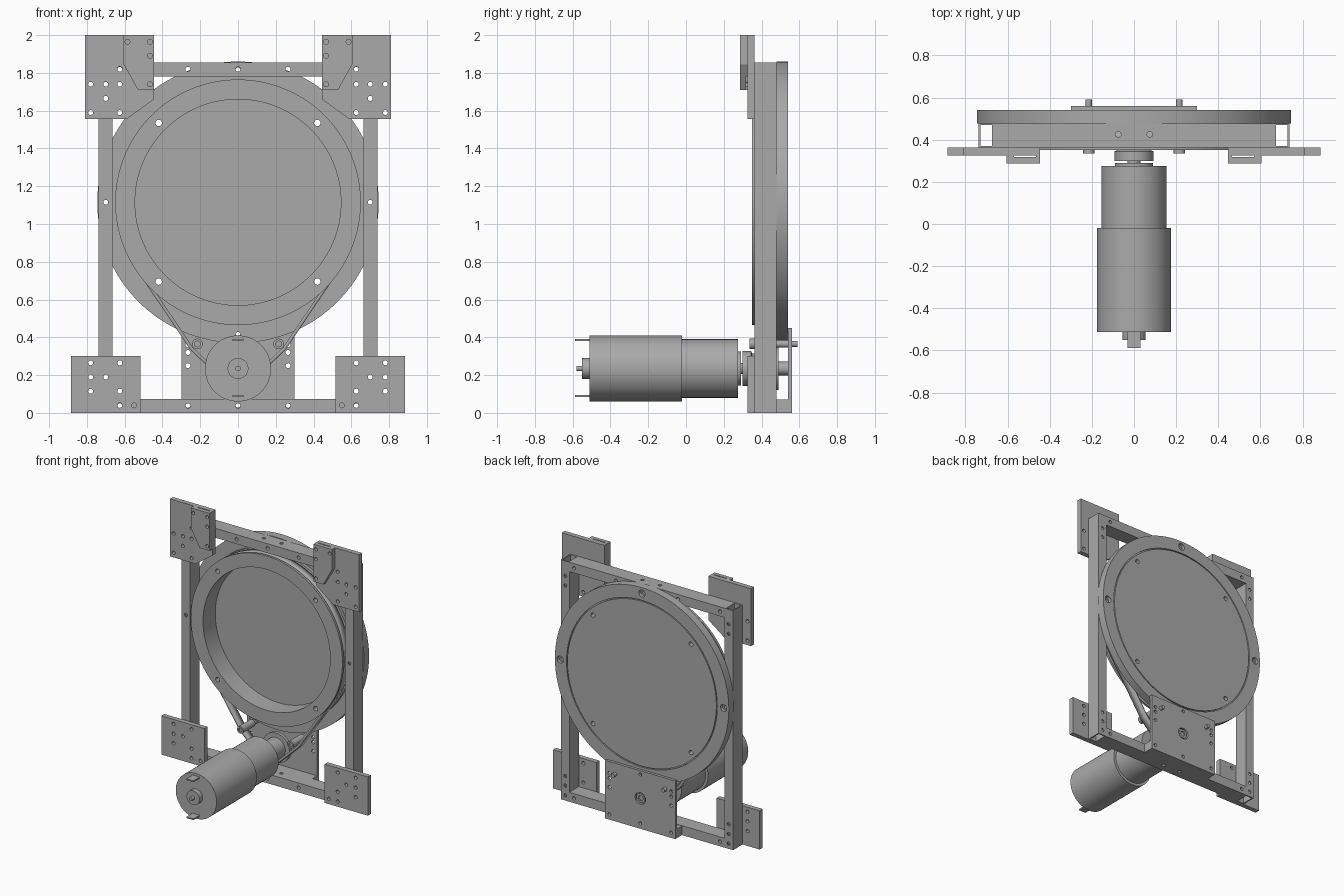
import bpy, bmesh, math
from mathutils import Vector, Matrix
from mathutils.geometry import convex_hull_2d

if "Cube" in bpy.data.objects:
    bpy.data.objects.remove(bpy.data.objects["Cube"])

grey = bpy.data.materials.new("machined_grey")
grey.use_nodes = True
COLOUR = (0.4, 0.4, 0.4, 1)
grey.diffuse_color = COLOUR
grey.node_tree.nodes["Principled BSDF"].inputs["Base Color"].default_value = COLOUR


def finish(name, bm, smooth=False):
    bmesh.ops.recalc_face_normals(bm, faces=bm.faces)
    mesh = bpy.data.meshes.new(name)
    bm.to_mesh(mesh)
    bm.free()
    mesh.materials.append(grey)
    obj = bpy.data.objects.new(name, mesh)
    bpy.context.collection.objects.link(obj)
    if smooth:
        shade(obj)
    return obj


def shade(obj):
    bpy.ops.object.select_all(action='DESELECT')
    obj.select_set(True)
    bpy.context.view_layer.objects.active = obj
    bpy.ops.object.shade_smooth_by_angle(angle=math.radians(30))


def prism(name, outline, y0, y1):
    """Plate with an x-z outline, extruded along y."""
    bm = bmesh.new()
    face = bm.faces.new([bm.verts.new((x, y0, z)) for x, z in outline])
    ext = bmesh.ops.extrude_face_region(bm, geom=[face])
    verts = [v for v in ext["geom"] if isinstance(v, bmesh.types.BMVert)]
    bmesh.ops.translate(bm, verts=verts, vec=(0, y1 - y0, 0))
    return finish(name, bm)


def box(name, x0, x1, y0, y1, z0, z1):
    return prism(name, [(x0, z0), (x1, z0), (x1, z1), (x0, z1)], y0, y1)


def lathe(name, profile, x, z, steps=64):
    """Turn an (r, y) profile around an axis parallel to y."""
    bm = bmesh.new()
    verts = [bm.verts.new((r, y, 0)) for r, y in profile]
    edges = [bm.edges.new(pair) for pair in zip(verts, verts[1:])]
    bmesh.ops.spin(bm, geom=verts + edges, cent=(0, 0, 0), axis=(0, 1, 0),
                   angle=math.tau, steps=steps, use_duplicate=False)
    bmesh.ops.remove_doubles(bm, verts=bm.verts, dist=1e-5)
    bmesh.ops.translate(bm, verts=bm.verts, vec=(x, 0, z))
    return finish(name, bm, True)


def subtract(obj, cutter):
    mod = obj.modifiers.new("cut", 'BOOLEAN')
    mod.operation, mod.solver, mod.object = 'DIFFERENCE', 'EXACT', cutter
    graph = bpy.context.evaluated_depsgraph_get()
    cut = bpy.data.meshes.new_from_object(obj.evaluated_get(graph))
    obj.modifiers.clear()
    obj.data = cut
    bpy.data.objects.remove(cutter)


def drill(obj, holes, r=0.013, y0=0.2, y1=0.7):
    """Cut round holes along y at (x, z) points."""
    bm = bmesh.new()
    for x, z in holes:
        place = Matrix.Translation((x, (y0 + y1) / 2, z)) @ Matrix.Rotation(math.pi / 2, 4, 'X')
        bmesh.ops.create_cone(bm, cap_ends=True, segments=20, radius1=r, radius2=r,
                              depth=y1 - y0, matrix=place)
    subtract(obj, finish("cutter", bm))


def both(points):
    return [(s * x, z) for x, z in points for s in (1, -1)]


PLATE, TUBE, DISC, BACK = 0.325, 0.362, 0.478, 0.54
RING_Z, MOTOR_Z = 1.115, 0.235

# Hollow uprights, corner plates and brackets on each side
for s, side in ((1, "left"), (-1, "right")):
    a, b = sorted((s * 0.665, s * 0.738))
    upright = box(side + "_upright", a, b, TUBE, DISC, 0, 1.855)
    subtract(upright, box("cutter", a + 0.009, b - 0.009, TUBE + 0.009, DISC - 0.009, -1, 3))
    drill(upright, [(s * 0.7, z) for z in (0.04, 0.115, 0.19, 1.115, 1.665, 1.74)])

    lower = box(side + "_lower_plate", *sorted((s * 0.515, s * 0.885)), PLATE, TUBE, 0, 0.3)
    drill(lower, [(s * x, z) for x in (0.626, 0.78) for z in (0.115, 0.265)]
          + [(s * 0.7, 0.19), (s * 0.78, 0.19), (s * 0.626, 0.04), (s * 0.55, 0.04)])

    upper = prism(side + "_upper_plate", [(s * x, z) for x, z in (
        (0.445, 2), (0.81, 2), (0.81, 1.555), (0.59, 1.555), (0.445, 1.66))], PLATE, TUBE)
    drill(upper, [(s * x, z) for x in (0.626, 0.78) for z in (1.59, 1.74)]
          + [(s * 0.626, 1.82), (s * 0.7, 1.74), (s * 0.7, 1.665)])

    bracket = prism(side + "_bracket", [(s * x, z) for x, z in (
        (0.445, 2), (0.605, 2), (0.605, 1.845), (0.53, 1.71), (0.445, 1.71))], 0.287, PLATE)
    subtract(bracket, box("cutter", *sorted((s * 0.465, s * 0.57)), 0.317, 0.4, 1.6, 2.1))
    drill(bracket, [(s * 0.466, 1.74), (s * 0.466, 1.965), (s * 0.585, 1.965), (s * 0.466, 1.89)])

# Cross rails
for name, z in (("top_rail", 1.782), ("bottom_rail", 0)):
    rail = box(name, -0.665, 0.665, TUBE, DISC, z, z + 0.073)
    drill(rail, both([(0.265, z + 0.037), (0.626, z + 0.037)]) + [(0, z + 0.037)])
    bm = bmesh.new()
    for x in (-0.075, 0.075):
        bmesh.ops.create_cone(bm, cap_ends=True, segments=20, radius1=0.013, radius2=0.013,
                              depth=0.3, matrix=Matrix.Translation((x, 0.425, z)))
    subtract(rail, finish("cutter", bm))

# Turntable: rear disc with a seam, and a hollow front ring with a belt groove
turntable = lathe("turntable", [
    (0, 0.5), (0.545, 0.5), (0.545, 0.35), (0.65, 0.35), (0.65, 0.368), (0.625, 0.372),
    (0.625, 0.45), (0.65, 0.454), (0.65, DISC), (0.745, DISC), (0.745, BACK), (0.646, BACK),
    (0.646, 0.53), (0.638, 0.53), (0.638, BACK), (0, BACK)], 0, RING_Z, 128)
drill(turntable, both([(0.42, RING_Z + 0.42), (0.42, RING_Z - 0.42)]), 0.017)
rim = both([(0.7, RING_Z)]) + [(0, RING_Z + 0.7), (0, RING_Z - 0.7)]
drill(turntable, rim)
drill(turntable, rim, 0.027, 0.515)
shade(turntable)

# Motor mounting plate and its spacer
mount = box("motor_mount_plate", -0.3, 0.3, BACK, 0.56, 0, 0.45)
drill(mount, both([(0.265, z) for z in (0.04, 0.25, 0.32, 0.36)]) + [(0, 0.42), (0, 0.04)])
drill(mount, [(0, MOTOR_Z)], 0.045)
spacer = box("mount_spacer", -0.3, 0.3, DISC, BACK, 0, 0.07)
drill(spacer, both([(0.265, 0.04)]) + [(0, 0.04)])

# Motor body with rear boss and shaft tip
lathe("motor", [
    (0, -0.58), (0.014, -0.58), (0.014, -0.55), (0.055, -0.55), (0.055, -0.512),
    (0.175, -0.512), (0.175, -0.02), (0.155, -0.02), (0.155, 0.275), (0.09, 0.275),
    (0.09, 0.29), (0.03, 0.29), (0.03, 0.31), (0, 0.31)], 0, MOTOR_Z)
for name, z in (("upper_terminal", 0.385), ("lower_terminal", 0.09)):
    box(name, -0.03, 0.03, -0.588, -0.51, z - 0.005, z + 0.005)

# Drive pulley with its bearing stub
lathe("drive_pulley", [
    (0, 0.3), (0.092, 0.3), (0.092, 0.345), (0.08, 0.35), (0.08, 0.465), (0.115, 0.465),
    (0.115, 0.49), (0.036, 0.49), (0.036, 0.555), (0.02, 0.555), (0.02, 0.545), (0, 0.545)],
    0, MOTOR_Z)

# Belt idlers on pins
for s, side in ((1, "left"), (-1, "right")):
    lathe(side + "_idler", [
        (0, 0.345), (0.015, 0.345), (0.015, 0.335), (0.028, 0.335), (0.028, 0.48),
        (0.02, 0.48), (0.02, BACK), (0.015, BACK), (0.015, 0.59), (0, 0.59)],
        s * 0.215, 0.365, 32)

# Belt wrapped around ring, idlers and pulley
samples = []
for x, z, r in ((0, RING_Z, 0.627), (0, MOTOR_Z, 0.085), (0.215, 0.365, 0.03), (-0.215, 0.365, 0.03)):
    for i in range(96):
        t = math.tau * i / 96
        samples.append(Vector((x + r * math.cos(t), z + r * math.sin(t))))
path = [samples[i] for i in convex_hull_2d(samples)]
bm = bmesh.new()
front, rear = ([bm.verts.new((p.x, y, p.y)) for p in path] for y in (0.38, 0.44))
for i in range(len(path)):
    bm.faces.new((front[i - 1], front[i], rear[i], rear[i - 1]))
belt = finish("drive_belt", bm, True)
thick = belt.modifiers.new("thickness", 'SOLIDIFY')
thick.thickness, thick.offset = 0.018, 1
